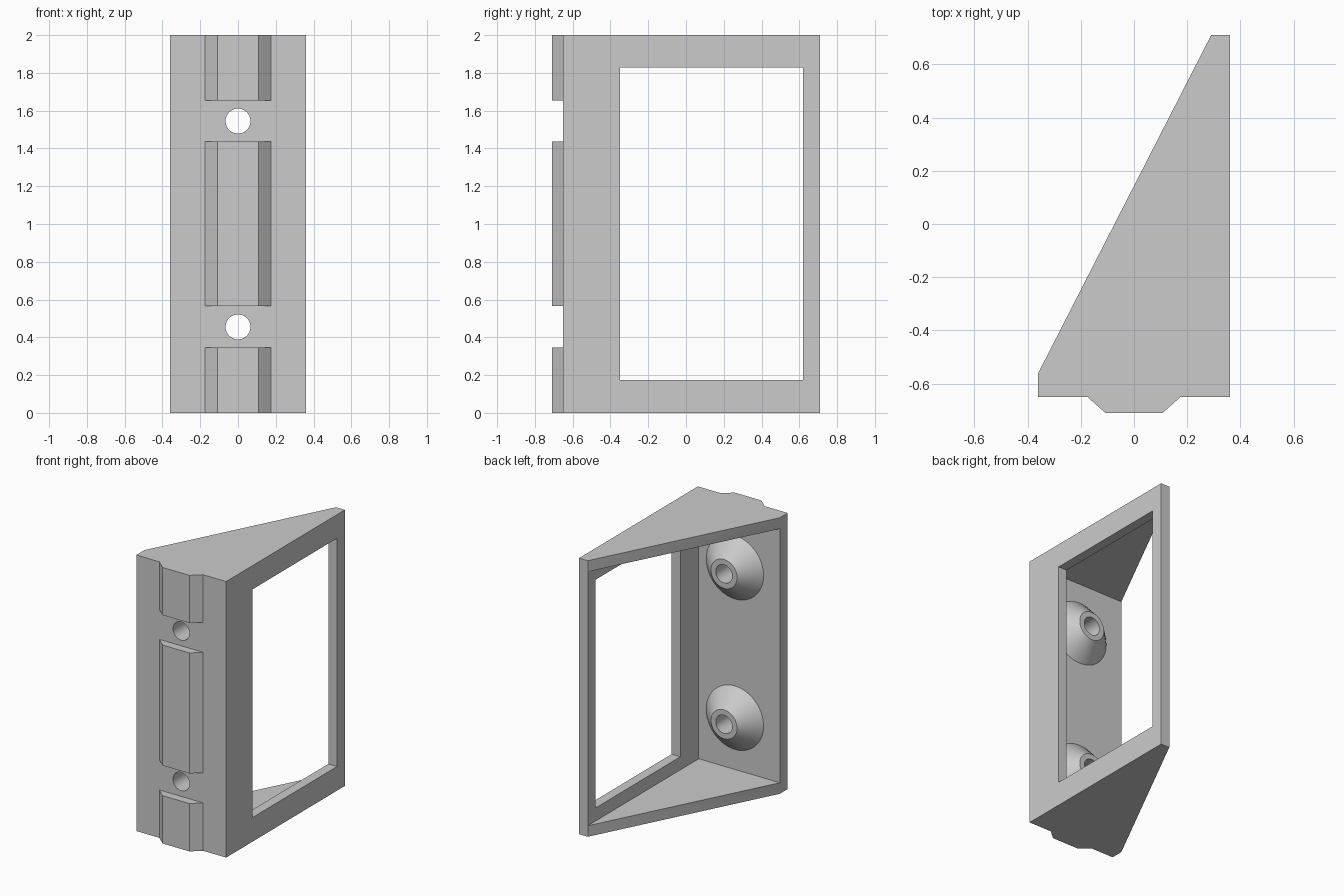
import bpy, bmesh, math
from mathutils import Matrix

if "Cube" in bpy.data.objects:
    bpy.data.objects.remove(bpy.data.objects["Cube"])

grey = bpy.data.materials.new("plain_grey")
grey.use_nodes = True
colour = (0.6, 0.6, 0.6, 1)
grey.diffuse_color = colour
grey.node_tree.nodes["Principled BSDF"].inputs["Base Color"].default_value = colour

HOLE_R = 0.066
HOLE_Z = (0.455, 1.545)
FRONT, INNER = -0.65, -0.56      # front plate faces
WALL_IN, SIDE = 0.29, 0.36       # side wall faces
BACK = 0.71
SKIN = 0.08                      # top and bottom panel thickness


def finish(name, bm):
    bmesh.ops.recalc_face_normals(bm, faces=bm.faces)
    mesh = bpy.data.meshes.new(name)
    bm.to_mesh(mesh)
    bm.free()
    mesh.materials.append(grey)
    obj = bpy.data.objects.new(name, mesh)
    bpy.context.collection.objects.link(obj)
    return obj


def prism(name, outline, z0, z1):
    bm = bmesh.new()
    face = bm.faces.new([bm.verts.new((x, y, z0)) for x, y in outline])
    top = bmesh.ops.extrude_face_region(bm, geom=[face])["geom"]
    bmesh.ops.translate(bm, vec=(0, 0, z1 - z0),
                        verts=[v for v in top if isinstance(v, bmesh.types.BMVert)])
    return finish(name, bm)


def rect(x0, x1, y0, y1):
    return [(x0, y0), (x1, y0), (x1, y1), (x0, y1)]


def cut(target, cutter):
    mod = target.modifiers.new(cutter.name, "BOOLEAN")
    mod.operation = "DIFFERENCE"
    mod.solver = "EXACT"
    mod.object = cutter
    cutter.hide_render = True
    cutter.hide_set(True)
    cutter.display_type = "WIRE"


def smooth(obj):
    bpy.ops.object.select_all(action="DESELECT")
    obj.select_set(True)
    bpy.context.view_layer.objects.active = obj
    bpy.ops.object.shade_smooth_by_angle(angle=math.radians(30))


# Wedge-shaped housing, hollow and open on its slanted face
housing = prism("housing", [(-SIDE, FRONT), (SIDE, FRONT), (SIDE, BACK),
                            (WALL_IN, BACK), (-SIDE, INNER)], 0, 2)
cutters = [
    prism("cavity_cutter", rect(-1, WALL_IN, INNER, 1), SKIN, 2 - SKIN),
    prism("window_cutter", rect(0.2, 0.5, -0.35, 0.62), 0.175, 1.828),
]

# Screw holes through the front plate
for i, z in enumerate(HOLE_Z):
    bm = bmesh.new()
    bmesh.ops.create_cone(bm, cap_ends=True, segments=48, radius1=HOLE_R,
                          radius2=HOLE_R, depth=0.3,
                          matrix=Matrix.Translation((0, -0.6, z))
                          @ Matrix.Rotation(math.pi / 2, 4, "X"))
    cutters.append(finish(f"screw_hole_cutter_{i + 1}", bm))

for c in cutters:
    cut(housing, c)

# Apply the cuts, then remove the helpers
bpy.context.view_layer.update()
cut_mesh = bpy.data.meshes.new_from_object(
    housing.evaluated_get(bpy.context.evaluated_depsgraph_get()))
housing.modifiers.clear()
housing.data = cut_mesh
for c in cutters:
    bpy.data.objects.remove(c)
smooth(housing)

# Conical screw bosses inside the front plate
for i, z in enumerate(HOLE_Z):
    bm = bmesh.new()
    profile = [(HOLE_R, INNER), (HOLE_R, -0.435), (0.105, -0.435), (0.23, INNER)]
    verts = [bm.verts.new((r, y, z)) for r, y in profile]
    edges = [bm.edges.new(pair) for pair in zip(verts, verts[1:])]
    bmesh.ops.spin(bm, geom=verts + edges, cent=(0, 0, z), axis=(0, 1, 0),
                   angle=math.tau, steps=48)
    bmesh.ops.remove_doubles(bm, verts=bm.verts, dist=0.0001)
    # Orient the open ring: the cone and rim must face away from the plate
    boss = finish(f"screw_boss_{i + 1}", bm)
    rim = max(boss.data.polygons, key=lambda p: p.center.y)
    if rim.normal.y < 0:
        boss.data.flip_normals()
    smooth(boss)

# Bevelled rail segments on the front, interrupted at the screw holes
rail = [(-0.175, FRONT), (-0.108, -BACK), (0.108, -BACK), (0.175, FRONT)]
for name, z0, z1 in (("lower", 0, 0.347), ("middle", 0.565, 1.438), ("upper", 1.655, 2)):
    prism(f"{name}_front_rail", rail, z0, z1)
